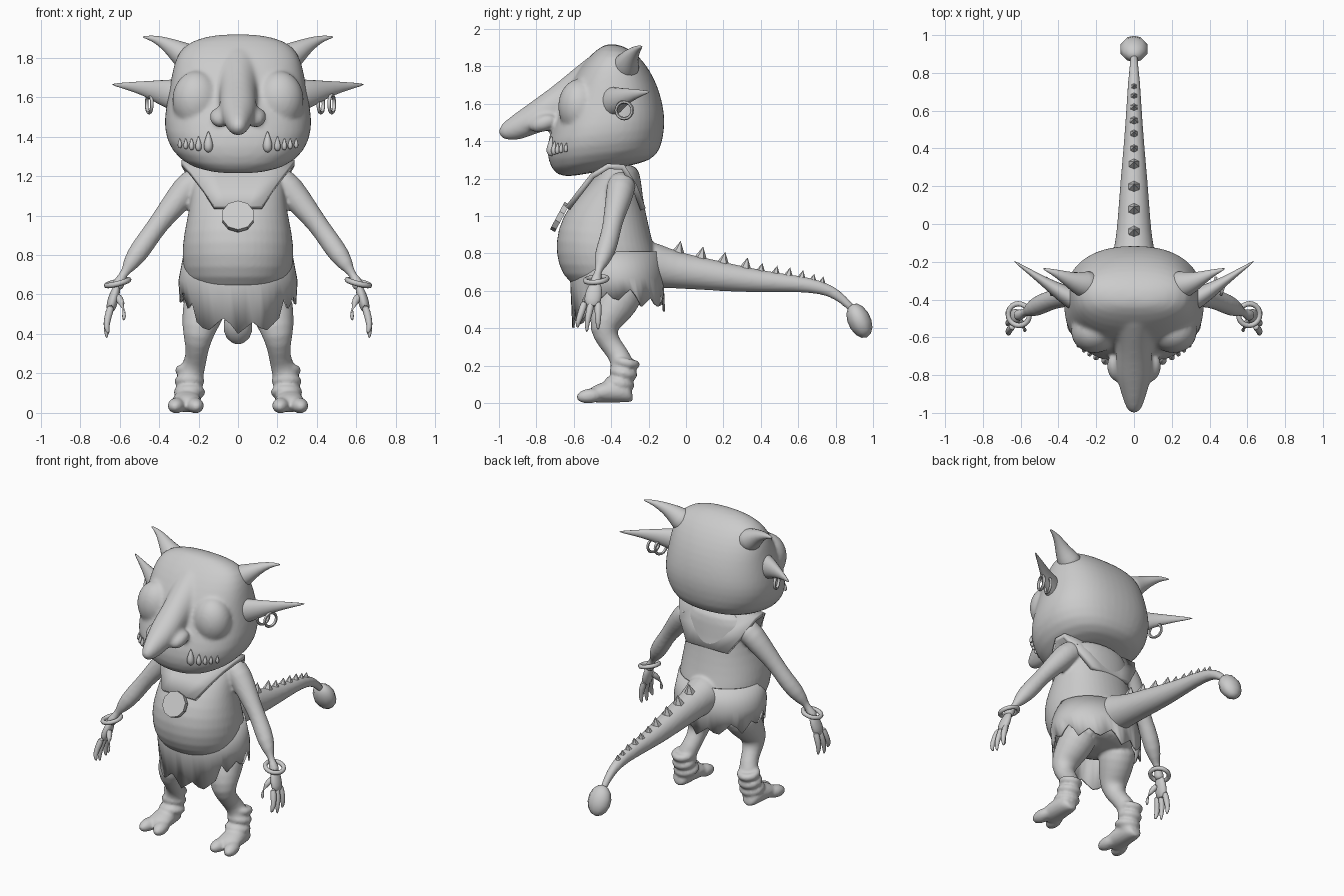
import bpy, bmesh, math
from mathutils import Vector

if "Cube" in bpy.data.objects:
    bpy.data.objects.remove(bpy.data.objects["Cube"])

grey = bpy.data.materials.new("plain_grey")
grey.diffuse_color = (0.6, 0.6, 0.6, 1)
grey.use_nodes = True
grey.node_tree.nodes["Principled BSDF"].inputs["Base Color"].default_value = grey.diffuse_color


def finish(name, bm, smooth=35, subsurf=0, thick=0):
    bmesh.ops.recalc_face_normals(bm, faces=bm.faces)
    me = bpy.data.meshes.new(name)
    bm.to_mesh(me)
    bm.free()
    me.materials.append(grey)
    ob = bpy.data.objects.new(name, me)
    bpy.context.collection.objects.link(ob)
    if thick:
        ob.modifiers.new("thickness", 'SOLIDIFY').thickness = thick
    if subsurf:
        m = ob.modifiers.new("round", 'SUBSURF')
        m.levels = m.render_levels = subsurf
    if smooth:
        bpy.ops.object.select_all(action='DESELECT')
        bpy.context.view_layer.objects.active = ob
        ob.select_set(True)
        bpy.ops.object.shade_smooth_by_angle(angle=math.radians(smooth))
    return ob


def skin(name, rings, sub=1, smooth=60):
    """Bridge a list of vertex rings and cap both ends."""
    bm = bmesh.new()
    vs = [[bm.verts.new(p) for p in r] for r in rings]
    n = len(vs[0])
    for a, b in zip(vs, vs[1:]):
        for i in range(n):
            j = (i + 1) % n
            bm.faces.new((a[i], a[j], b[j], b[i]))
    bm.faces.new(vs[0])
    bm.faces.new(vs[-1])
    return finish(name, bm, smooth, sub)


def loft(name, secs, power=2.0, n=20, cx=0, sub=1):
    """Sections: front y, front z, back y, back z, half width."""
    rings = []
    for yf, zf, yb, zb, w in secs:
        r = []
        for i in range(n):
            t = 2 * math.pi * i / n
            c, s = math.cos(t), math.sin(t)
            c = math.copysign(abs(c) ** (2 / power), c)
            s = math.copysign(abs(s) ** (2 / power), s)
            k = (1 - c) / 2
            r.append((cx + w * s, yf + (yb - yf) * k, zf + (zb - zf) * k))
        rings.append(r)
    return skin(name, rings, sub)


def tube(name, path, n=10, side=1, flat=1.0, sub=1):
    """Points: x, y, z, radius; flat squeezes the sideways radius."""
    pts = [Vector((p[0] * side, p[1], p[2])) for p in path]
    rings = []
    for i, p in enumerate(pts):
        t = (pts[min(i + 1, len(pts) - 1)] - pts[max(i - 1, 0)]).normalized()
        ref = Vector((0, 0, 1)) if abs(t.z) < .8 else Vector((0, 1, 0))
        u = t.cross(ref).normalized()
        v = u.cross(t)
        r = path[i][3]
        rings.append([p + u * r * flat * math.cos(2 * math.pi * k / n)
                      + v * r * math.sin(2 * math.pi * k / n) for k in range(n)])
    return skin(name, rings, sub)


def ball(name, loc, radii, rot=(0, 0, 0), seg=14):
    bm = bmesh.new()
    bmesh.ops.create_uvsphere(bm, u_segments=seg, v_segments=seg // 2 + 2, radius=1)
    ob = finish(name, bm, 60)
    ob.location, ob.scale, ob.rotation_euler = loc, radii, rot
    return ob


def ring(name, loc, R, r, rot=(0, 0, 0), n=20, m=8):
    path = [(R * math.cos(2 * math.pi * i / n), R * math.sin(2 * math.pi * i / n)) for i in range(n)]
    bm = bmesh.new()
    vs = [[bm.verts.new((x * (1 + r / R * math.cos(b)), y * (1 + r / R * math.cos(b)), r * math.sin(b)))
           for b in [2 * math.pi * j / m for j in range(m)]] for x, y in path]
    for i in range(n):
        for j in range(m):
            k, l = (i + 1) % n, (j + 1) % m
            bm.faces.new((vs[i][j], vs[k][j], vs[k][l], vs[i][l]))
    ob = finish(name, bm, 60)
    ob.location, ob.rotation_euler = loc, rot
    return ob


def fuse(main, others, voxel, rounds):
    """Melt overlapping parts into one smooth skin."""
    bpy.ops.object.select_all(action='DESELECT')
    for o in others + [main]:
        o.select_set(True)
    bpy.context.view_layer.objects.active = main
    bpy.ops.object.join()
    m = main.modifiers.new("melt", 'REMESH')
    m.mode, m.voxel_size, m.use_smooth_shade = 'VOXEL', voxel, True
    m = main.modifiers.new("relax", 'SMOOTH')
    m.factor, m.iterations = .5, rounds


# Head and long nose
head = loft("head", [(-.60, 1.21, -.32, 1.265, .10), (-.70, 1.21, -.18, 1.295, .25), (-.745, 1.30, -.13, 1.36, .345),
                     (-.745, 1.40, -.11, 1.48, .38), (-.70, 1.52, -.115, 1.56, .37), (-.66, 1.63, -.135, 1.65, .35),
                     (-.61, 1.73, -.17, 1.74, .335), (-.55, 1.82, -.22, 1.82, .31), (-.48, 1.89, -.28, 1.88, .25),
                     (-.42, 1.925, -.35, 1.915, .10)], power=2.35, n=24)
head_parts = [loft("nose", [(-.44, 1.91, -.44, 1.60, .17), (-.54, 1.84, -.54, 1.50, .13), (-.63, 1.765, -.64, 1.47, .10),
                            (-.72, 1.69, -.72, 1.46, .095), (-.81, 1.625, -.80, 1.44, .095),
                            (-.90, 1.56, -.88, 1.405, .072), (-.975, 1.505, -.95, 1.40, .048),
                            (-1.005, 1.465, -1.0, 1.42, .025)], n=16)]
for s in (-1, 1):
    head_parts += [ball("cheek", (s * .21, -.57, 1.585), (.13, .12, .15)),
                   ball("nostril", (s * .095, -.765, 1.495), (.05, .08, .045), (.35, 0, -s * .25))]
fuse(head, head_parts, .012, 8)

# Torso with round belly, tail and limbs as one skin
torso = loft("body", [(-.45, .55, -.2, .55, .17), (-.58, .61, -.14, .60, .22), (-.665, .68, -.135, .68, .27),
                      (-.70, .80, -.15, .78, .288), (-.69, .93, -.18, .87, .278), (-.63, 1.05, -.21, 1.0, .25),
                      (-.55, 1.14, -.23, 1.10, .24), (-.48, 1.21, -.24, 1.2, .23), (-.44, 1.30, -.26, 1.28, .15)],
             power=2.15, n=24)
body_parts = [tube("tail", [(0, -.26, .74, .15), (0, -.16, .735, .122), (0, -.06, .71, .101), (0, .1, .69, .088),
                            (0, .25, .668, .076), (0, .42, .648, .059), (0, .60, .638, .045), (0, .73, .618, .037),
                            (0, .81, .58, .029), (0, .88, .515, .021), (0, .92, .46, .02)], n=14, flat=.95)]
for s in (-1, 1):
    body_parts += [
        tube("arm", [(.16, -.34, 1.18, .07), (.235, -.345, 1.17, .082), (.295, -.36, 1.09, .074),
                     (.37, -.385, 1.0, .058), (.43, -.40, .92, .052), (.485, -.42, .84, .057),
                     (.55, -.455, .75, .048), (.60, -.48, .67, .036), (.62, -.485, .62, .034)], side=s, n=12),
        tube("leg", [(.14, -.32, .64, .12), (.165, -.36, .55, .12), (.19, -.42, .46, .10), (.203, -.445, .39, .08),
                     (.207, -.41, .32, .058), (.215, -.36, .26, .058), (.24, -.335, .20, .067),
                     (.25, -.345, .10, .068), (.25, -.36, .04, .065)], side=s, n=12)]
    # Ankle wraps
    for z, y, R in ((.215, -.32, .05), (.16, -.335, .053), (.105, -.355, .057)):
        body_parts.append(ring("ankle_wrap", (s * .246, y, z), R, .027, (-.2, 0, 0)))
    # Foot with two broad toes
    body_parts.append(loft("foot", [(-.30, .10, -.27, .005, .04), (-.33, .12, -.31, 0, .065),
                                    (-.40, .13, -.40, 0, .072), (-.47, .105, -.47, 0, .082),
                                    (-.53, .075, -.53, .002, .075)], cx=s * .26, n=12))
    for x, yaw in ((.217, -.12), (.312, .15)):
        body_parts.append(ball("toe", (s * x, -.512, .038), (.046, .078, .04), (.12, 0, s * yaw)))
fuse(torso, body_parts, .01, 4)

# Shoulder collar: one draped strip
bm = bmesh.new()
rows = [(-.645, 1.05, .12), (-.58, 1.135, .175), (-.51, 1.225, .24), (-.42, 1.28, .285),
        (-.33, 1.275, .285), (-.26, 1.16, .23), (-.215, 1.04, .15)]
grid = [[bm.verts.new((w * f, y, z)) for f in (-1, -.5, 0, .5, 1)] for y, z, w in rows]
for a, b in zip(grid, grid[1:]):
    for i in range(4):
        bm.faces.new((a[i], a[i + 1], b[i + 1], b[i]))
finish("collar", bm, 40, 0, .03)

# Medallion
bm = bmesh.new()
bmesh.ops.create_cone(bm, cap_ends=True, segments=10, radius1=.083, radius2=.083, depth=.03)
med = finish("medallion", bm, 30)
med.location, med.rotation_euler = (0, -.675, .995), (math.radians(62), 0, 0)

# Ragged skirt: two rings above a zigzag hem
bm = bmesh.new()
n = 48
lines = []
for y0, rx, ry, z in ((-.375, .275, .23, .81), (-.37, .302, .25, .67), (-.36, .295, .248, None)):
    line = []
    for i in range(n):
        a = 2 * math.pi * i / n
        c, s = math.cos(a), math.sin(a)
        hem = (.40 if c > .70 else .53) if c > 0 else .54 + .05 * c
        hem += (0, .03, .06, .03)[i % 4] + (.02 if i % 8 > 3 else 0)
        line.append(bm.verts.new((rx * s, y0 - ry * c, hem if z is None else z)))
    lines.append(line)
for a, b in zip(lines, lines[1:]):
    for i in range(n):
        j = (i + 1) % n
        bm.faces.new((a[i], a[j], b[j], b[i]))
finish("skirt", bm, 20, 0, .012)

# Tail club and back spikes
ball("tail_club", (0, .927, .44), (.076, .062, .098), (math.radians(25), 0, 0), 10)
for y, top, h in ((-.04, .80, .075), (.08, .77, .075), (.20, .75, .065), (.32, .725, .06), (.40, .70, .055),
                  (.48, .69, .05), (.55, .685, .045), (.62, .675, .04), (.68, .66, .035), (.73, .65, .03)):
    bm = bmesh.new()
    bmesh.ops.create_cone(bm, cap_ends=True, segments=6, radius1=h * .8, radius2=0, depth=h * 1.5)
    sp = finish("tail_spike", bm, 0)
    sp.location, sp.rotation_euler = (0, y, top + h * .15), (math.radians(-12), 0, 0)

for s in (-1, 1):
    # Horns and ears
    tube("horn", [(.21, -.33, 1.77, .09), (.275, -.32, 1.81, .074), (.33, -.30, 1.85, .048),
                  (.39, -.27, 1.883, .028), (.44, -.25, 1.90, .014), (.485, -.235, 1.905, .004)], side=s)
    tube("ear", [(.25, -.43, 1.60, .095), (.34, -.39, 1.612, .085), (.43, -.335, 1.635, .052),
                 (.52, -.275, 1.652, .028), (.645, -.19, 1.665, .004)], side=s, flat=.7)

    # Earrings
    for x in ((.42, .475) if s > 0 else (.45,)):
        ring("earring", (s * x, -.33, 1.565), .045, .009, (0, math.pi / 2, -s * .3), 16, 6)

    # Teeth along the jaw
    for x, h in ((.15, .11), (.20, .075), (.235, .06), (.265, .055), (.295, .05)):
        y = -.43 - .305 * (1 - (x / .37) ** 2.35) ** (1 / 2.35)
        z = 1.295 + .16 * x
        tube("tooth", [(x, y, z, .008), (x, y - .003, z + .12 * h, h * .21), (x, y - .004, z + .35 * h, h * .26),
                       (x, y - .002, z + .7 * h, h * .14), (x, y, z + h, .002)], n=8, side=s)

    # Bracelets and hands
    ring("bracelet", (s * .61, -.48, .66), .058, .014, (.1, s * .25, 0))
    tube("palm", [(.61, -.48, .65, .03), (.625, -.49, .60, .046), (.64, -.50, .55, .05),
                  (.648, -.505, .51, .034)], side=s, flat=.6)
    for y0, y1, z1, x1 in ((-.54, -.58, .40, .655), (-.505, -.53, .375, .665), (-.47, -.47, .39, .66)):
        tube("finger", [(.64, y0, .55, .023), (.662, (y0 + y1) / 2, .48, .02),
                        (.668, y1, .43, .016), (x1, y1, z1, .006)], side=s, n=8)
    tube("thumb", [(.615, -.50, .60, .024), (.585, -.545, .55, .02), (.575, -.56, .51, .016),
                   (.58, -.565, .465, .006)], side=s, n=8)
